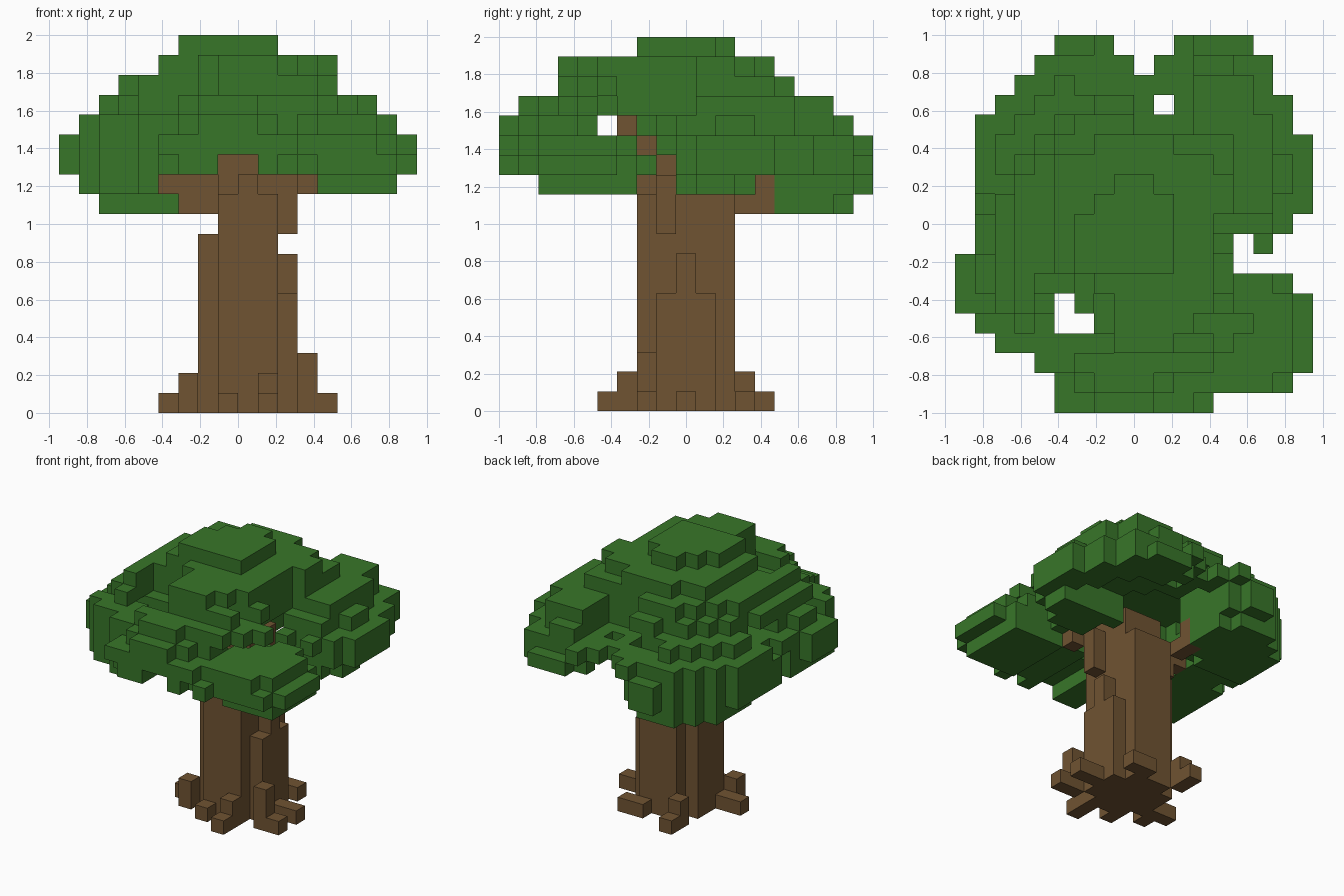
import bpy
import bmesh
from math import hypot, sqrt
from mathutils import Vector

cube = bpy.data.objects.get("Cube")
if cube:
    bpy.data.objects.remove(cube, do_unlink=True)

# Grid of blocks: 18 x 19 x 19
STEP = 2 / 19
ORIGIN = Vector((-9 * STEP, -1, 0))


def centre(cell):
    return ORIGIN + (Vector(cell) + Vector((0.5, 0.5, 0.5))) * STEP


def make_material(name, rgb):
    mat = bpy.data.materials.new(name)
    mat.use_nodes = True
    colour = (*rgb, 1)
    mat.diffuse_color = colour
    shader = mat.node_tree.nodes["Principled BSDF"]
    shader.inputs["Base Color"].default_value = colour
    shader.inputs["Roughness"].default_value = 0.9
    return mat


def build_blocks(name, cells, hidden_by, material):
    """Turn a set of cells into one mesh made of the exposed block faces."""
    solid = cells | hidden_by
    bm = bmesh.new()
    for cell in sorted(cells):
        for axis in range(3):
            for sign in (-1, 1):
                normal = Vector((0, 0, 0))
                normal[axis] = sign
                neighbour = tuple(int(a + b) for a, b in zip(cell, normal))
                if neighbour in solid:
                    continue
                side = Vector((0, 0, 0))
                side[(axis + 1) % 3] = 1
                up = normal.cross(side)
                mid = centre(cell) + normal * STEP / 2
                corners = [mid + (side * a + up * b) * STEP / 2
                           for a, b in ((-1, -1), (1, -1), (1, 1), (-1, 1))]
                bm.faces.new([bm.verts.new(p) for p in corners])
    bmesh.ops.remove_doubles(bm, verts=bm.verts, dist=STEP / 100)
    mesh = bpy.data.meshes.new(name)
    bm.to_mesh(mesh)
    bm.free()
    mesh.materials.append(material)
    obj = bpy.data.objects.new(name, mesh)
    bpy.context.collection.objects.link(obj)
    return obj


# Trunk: a round column, five blocks wide, that narrows toward the top
trunk = set()
for k in range(13):
    radius = 0.25 if k < 11 else 0.18
    first = 7 if k < 9 else 8
    last = 11 if k < 6 else 10
    for i in range(first, last + 1):
        for j in range(19):
            x, y, z = centre((i, j, k))
            if hypot(x - STEP / 2, y) < radius:
                trunk.add((i, j, k))
trunk |= {(11, 9, 6), (11, 9, 7)}

# Roots: short stacks around the foot (column, row, height)
roots = set()
for i, j, height in [(12, 7, 3), (13, 7, 1), (13, 9, 1), (12, 9, 1),
                     (10, 6, 2), (10, 5, 1), (8, 6, 1), (6, 7, 2),
                     (6, 8, 1), (5, 8, 1), (7, 12, 2), (7, 13, 1),
                     (10, 12, 1), (11, 12, 1)]:
    roots |= {(i, j, k) for k in range(height)}
roots -= trunk

# Branches: block paths climbing out of the trunk
branches = {
    (7, 9, 10), (6, 9, 10), (7, 9, 11), (6, 9, 11), (5, 9, 11),
    (11, 8, 9), (11, 8, 10), (11, 8, 11), (12, 7, 11),
    (7, 12, 10), (7, 13, 10), (7, 13, 11),
    (9, 7, 11), (10, 8, 12), (10, 7, 13), (10, 6, 14),
} - trunk

# Crown outline from above: first and last column of each row
ROWS = [(5, 12), (5, 16), (4, 17), (2, 17), (1, 17), (0, 17), (0, 16),
        (0, 13), (1, 15), (1, 16), (1, 17), (1, 17), (1, 17), (1, 17),
        (1, 16), (2, 16), (3, 15), (4, 15), (5, 14)]
GAPS = {(5, 4), (6, 4), (5, 5), (14, 8), (10, 15),
        (9, 17), (8, 18), (9, 18), (10, 18)}
outline = {(i, j) for j, (first, last) in enumerate(ROWS)
           for i in range(first, last + 1)} - GAPS

# Crown limits of each layer: columns, then rows
LAYERS = {10: (2, 7, 12, 17), 11: (1, 16, 2, 18), 12: (0, 17, 0, 18),
          13: (0, 17, 0, 18), 14: (1, 16, 0, 17), 15: (2, 15, 1, 16),
          16: (3, 13, 3, 14), 17: (5, 13, 3, 13), 18: (6, 10, 7, 11)}

# Leaf clumps: x, y, radius, widest z, half height, lowest layer
CLUMPS = [
    (0.0, -0.09, 0.76, 1.55, 0.44, 15),    # middle dome
    (-0.42, 0.45, 0.54, 1.27, 0.32, 10),   # back, -x
    (0.48, 0.42, 0.54, 1.32, 0.42, 11),    # back, +x
    (0.5, -0.55, 0.46, 1.28, 0.22, 11),    # front, +x
    (-0.05, -0.62, 0.42, 1.37, 0.35, 12),  # front middle
    (-0.55, -0.4, 0.44, 1.32, 0.38, 11),   # front, -x
]


def in_clump(cell, clump):
    cx, cy, radius, mid, height, lowest = clump
    x, y, z = centre(cell)
    rise = abs(z - mid) / height
    if cell[2] < lowest or rise >= 1:
        return False
    return hypot(x - cx, y - cy) < radius * sqrt(1 - rise * rise)


def on_rim(i, j):
    return any((i + a, j + b) not in outline
               for a in (-1, 0, 1) for b in (-1, 0, 1))


def is_open(i, j, k):
    """Hollow round the trunk and openings between the clumps."""
    x, y, z = centre((i, j, k))
    reach = hypot(x, y)
    return (k < 15 and reach < 0.42
            or k in (13, 14) and y < 0 and x > -0.2 and reach < 0.6
            or x > 0 and y > 0.3 and (k == 11 or k == 12 and reach < 0.8)
            or (k > 14 or k == 14 and j > 9) and on_rim(i, j)
            or k < 14 and j > 10 and 8 <= i <= 10
            or k == 14 and j == 5
            or i > 10 and k > 11 and j + k == 20
            or i > 7 and k == 11 and j in (7, 13)
            or j < 9 and k == 11 and 5 <= i <= 12
            or j < 9 and k == 12 and i in (8, 9))


wood = trunk | roots | branches
leaves = set()
for i, j in outline:
    column = set()
    for k, (i0, i1, j0, j1) in LAYERS.items():
        if not (i0 <= i <= i1 and j0 <= j <= j1) or is_open(i, j, k):
            continue
        if any(in_clump((i, j, k), c) for c in CLUMPS):
            column.add((i, j, k))
    # Thin rim where no clump reaches the outline
    leaves |= column or {(i, j, 13)}
leaves -= wood

bark = make_material("bark_brown", (0.16, 0.087, 0.032))
leaf = make_material("leaf_green", (0.039, 0.18, 0.022))

build_blocks("trunk", trunk, roots | branches, bark)
build_blocks("roots", roots, trunk, bark)
build_blocks("branches", branches, trunk, bark)
build_blocks("leaf_crown", leaves, wood, leaf)
